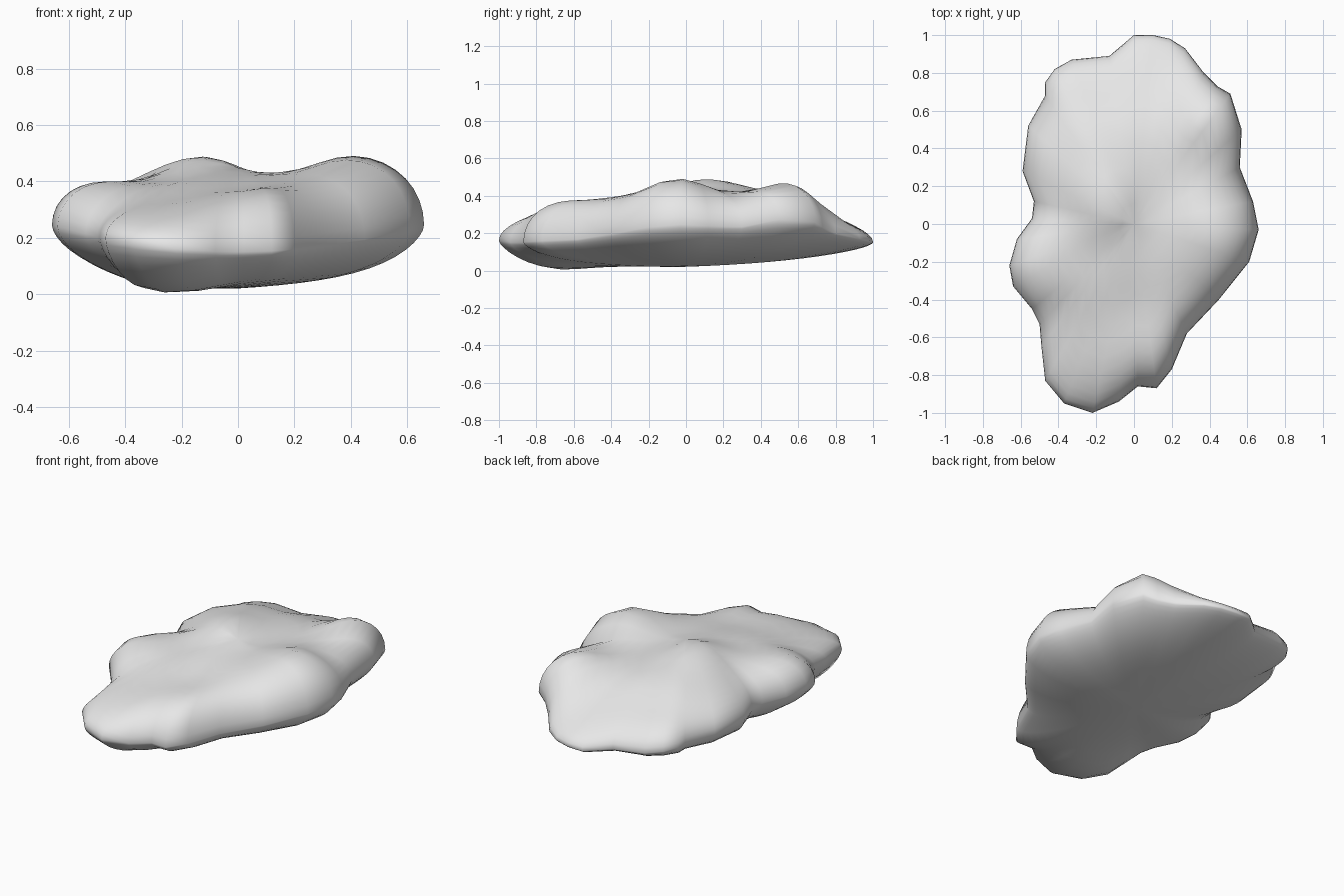
import bpy
import bmesh
import math

cube = bpy.data.objects.get("Cube")
if cube:
    bpy.data.objects.remove(cube)

# Widest contour of the rock, counter-clockwise when seen from above
OUTLINE = [(.1, 1), (.19, .98), (.27, .93), (.37, .8), (.44, .73), (.51, .69),
           (.57, .5), (.56, .3), (.63, .12), (.66, -.03), (.61, -.2),
           (.45, -.4), (.28, -.58), (.2, -.77), (.12, -.87), (.02, -.86),
           (-.08, -.94), (-.22, -1), (-.37, -.95), (-.47, -.83),
           (-.49, -.65), (-.5, -.53), (-.54, -.45), (-.64, -.33),
           (-.66, -.22), (-.62, -.08), (-.54, .03), (-.53, .12),
           (-.59, .28), (-.56, .52), (-.47, .68), (-.47, .75), (-.42, .82),
           (-.33, .87), (-.13, .89), (0, 1)]

# Lobes and hollows of the upper side: x, y, height
CROWN = [(.43, -.03, .54), (.44, .57, .55), (.47, .26, .4), (.13, .12, .41),
         (-.18, .1, .54), (-.22, .36, .44), (.1, .45, .41), (-.48, .4, .4),
         (-.4, .06, .36), (-.53, -.18, .46), (-.3, -.2, .38),
         (-.05, -.2, .43), (.18, -.2, .42), (.02, -.47, .36),
         (.06, -.72, .44), (-.15, -.7, .34), (-.37, -.65, .33),
         (-.25, -.87, .3), (.28, -.42, .42), (.1, .75, .34),
         (-.3, .72, .36), (.1, .95, .25)]
SPREAD = .135
RINGS = 14


def mound(x, y, px, py, size):
    """Soft round falloff around a point."""
    return math.exp(-((x - px) ** 2 + (y - py) ** 2) / (2 * size ** 2))


def crown_height(x, y):
    """Blend the nearby lobe heights with soft weights."""
    total = weight_sum = 0
    for px, py, height in CROWN:
        weight = mound(x, y, px, py, SPREAD) + 1e-6
        total += weight * height
        weight_sum += weight
    return total / weight_sum


def base_height(x, y):
    """Underside that dips under the front and lifts toward the back and sides."""
    lift = .07 * max(x, 0) + .04 * max(y, 0) + .04 * mound(x, y, -.6, -.2, .12)
    return .02 + lift - .1 * mound(x, y, -.33, -.8, .2)


def rim_height(x, y):
    return .15 + .22 * x * x + .06 * mound(x, y, .55, .6, .18)


def surface_point(x, y, radius, upper):
    """Point on the rounded shell, running from the centre to the rim."""
    rim = rim_height(x, y)
    if upper:
        height, bulge = crown_height(x, y), (1 - radius ** 5) ** .5
    else:
        height, bulge = base_height(x, y), (1 - radius ** 2.6) ** .6
    return x, y, max(rim + (height - rim) * bulge, 0)


def add_ring(bm, radius, upper):
    return [bm.verts.new(surface_point(x * radius, y * radius, radius, upper))
            for x, y in OUTLINE]


def bridge(bm, outer, inner):
    for i in range(len(outer)):
        bm.faces.new([outer[i - 1], outer[i], inner[i], inner[i - 1]])


# Shell: concentric rings above and below one shared rim
bm = bmesh.new()
rim_ring = add_ring(bm, 1, True)
for upper in (True, False):
    previous = rim_ring
    for step in range(1, RINGS):
        radius = math.cos(step / RINGS * math.pi / 2)
        ring = add_ring(bm, radius, upper)
        bridge(bm, previous, ring)
        previous = ring
    centre = bm.verts.new(surface_point(0, 0, 0, upper))
    for i, vert in enumerate(previous):
        bm.faces.new([previous[i - 1], vert, centre])

# Soften the blend between lobes, leaving the rim in place
rim_set = set(rim_ring)
inner_verts = [v for v in bm.verts if v not in rim_set]
bmesh.ops.smooth_vert(bm, verts=inner_verts, factor=.4, use_axis_z=True)
bmesh.ops.recalc_face_normals(bm, faces=bm.faces)

mesh = bpy.data.meshes.new("rock")
bm.to_mesh(mesh)
bm.free()
rock = bpy.data.objects.new("rock", mesh)
bpy.context.collection.objects.link(rock)

# Plain grey stone
stone = bpy.data.materials.new("stone_grey")
stone.use_nodes = True
colour = (.8, .8, .8, 1)
stone.diffuse_color = colour
shader = stone.node_tree.nodes["Principled BSDF"]
shader.inputs["Base Color"].default_value = colour
shader.inputs["Roughness"].default_value = .8
mesh.materials.append(stone)

for polygon in mesh.polygons:
    polygon.use_smooth = True
